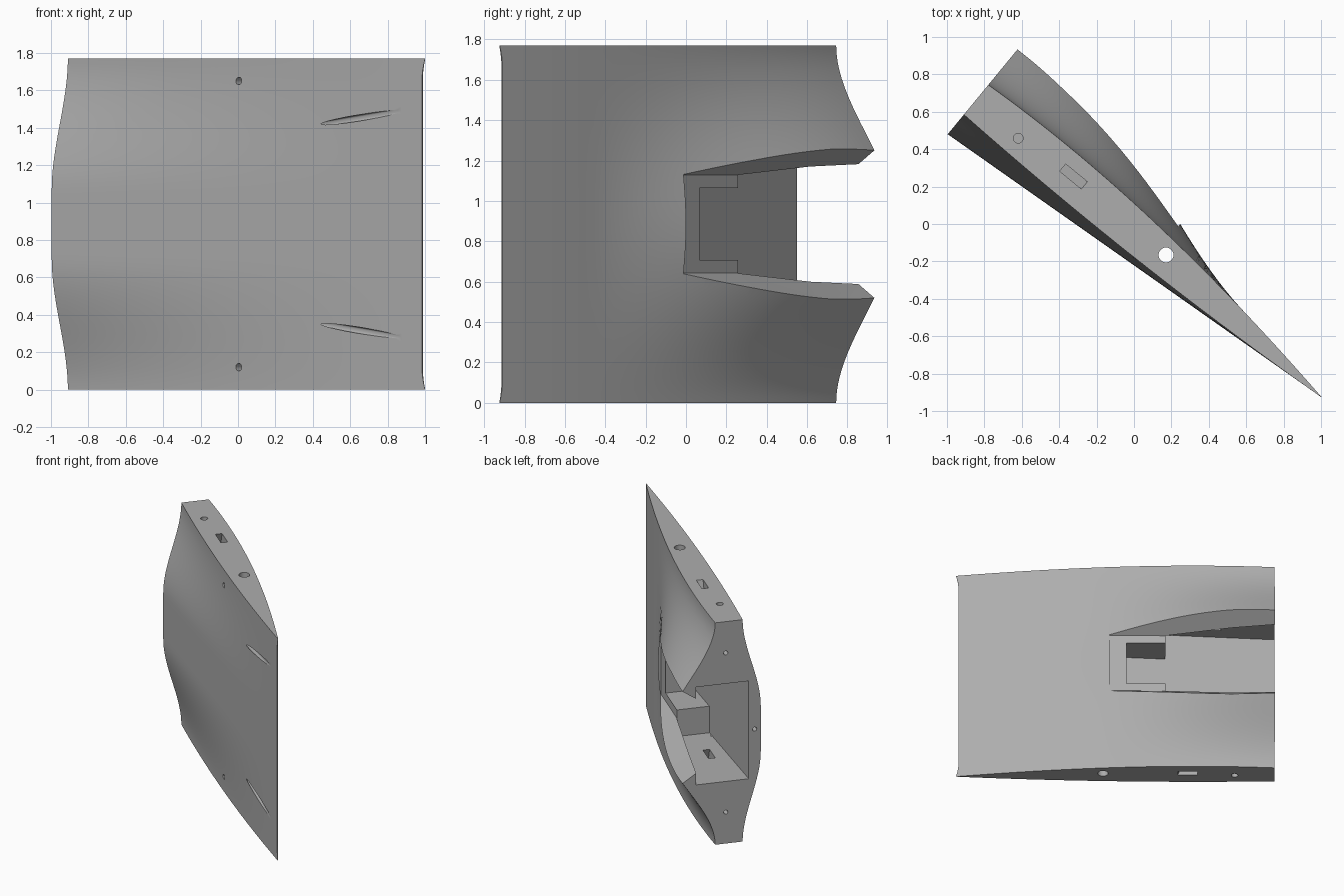
import bpy, bmesh, math
from mathutils import Vector

if "Cube" in bpy.data.objects:
    bpy.data.objects.remove(bpy.data.objects["Cube"])

H, L, MID = 1.77, 2.435, 0.885


def W(u, v, z):
    """Blade frame (u from thin edge to thick end, v thickness) to world."""
    return Vector((1 - 0.772 * u + 0.635 * v, -0.925 + 0.635 * u + 0.772 * v, z))


def smooth(t):
    t = max(0.0, min(1.0, t))
    return t * t * (3 - 2 * t)


def front(s, d):
    return -0.183 * s + 0.136 * s * s * (1 - smooth(d / 0.70))


def back(s, d):
    base = 0.404 * s - 0.170 * s ** 2 - 0.077 * s ** 3
    return base + 0.39 * smooth((s - 0.25) / 0.75) * smooth(d / MID) + 0.002


def make(name, bm, mat=None):
    bmesh.ops.recalc_face_normals(bm, faces=bm.faces)
    me = bpy.data.meshes.new(name)
    bm.to_mesh(me)
    bm.free()
    ob = bpy.data.objects.new(name, me)
    bpy.context.collection.objects.link(ob)
    if mat:
        me.materials.append(mat)
    return ob


def loft(name, rings):
    """Closed solid through rings of equal length."""
    bm = bmesh.new()
    rs = [[bm.verts.new(p) for p in r] for r in rings]
    n = len(rs[0])
    for a, b in zip(rs, rs[1:]):
        for i in range(n):
            bm.faces.new((a[i], a[(i + 1) % n], b[(i + 1) % n], b[i]))
    bm.faces.new(rs[0])
    bm.faces.new(rs[-1])
    return make(name, bm)


def rod(name, p, q, r, n=24):
    """Round cutter between two points."""
    axis = (q - p).normalized()
    e1 = axis.orthogonal().normalized()
    e2 = axis.cross(e1)
    ring = lambda c: [c + r * (math.cos(k * math.tau / n) * e1 + math.sin(k * math.tau / n) * e2)
                      for k in range(n)]
    return loft(name, [ring(p), ring(q)])


grey = bpy.data.materials.new("grey")
grey.diffuse_color = (0.42, 0.42, 0.42, 1)
grey.use_nodes = True
grey.node_tree.nodes["Principled BSDF"].inputs["Base Color"].default_value = grey.diffuse_color

# Blade body: closed loops around the thickness, stacked along the height
N = 36
heights = [0, 0.03, 0.06, 0.09] + [0.12 + 0.045 * k for k in range(35)] + [1.68, 1.71, 1.74, H]
bm = bmesh.new()
rings = []
for z in heights:
    d = min(z, H - z)
    u0 = 0.02 * (1 - (1 - min(1, d / 0.12)) ** 2)   # flared corners of the thin edge
    us = [u0 + (L - u0) * k / N for k in range(N + 1)]
    pts = [W(u, front(u / L, d), z) for u in us] + [W(u, back(u / L, d), z) for u in reversed(us)]
    rings.append([bm.verts.new(p) for p in pts])
n = len(rings[0])
for a, b in zip(rings, rings[1:]):
    for i in range(n):
        bm.faces.new((a[i], a[(i + 1) % n], b[(i + 1) % n], b[i]))
bm.faces.new(rings[0])
bm.faces.new(rings[-1])
body = make("blade_body", bm, grey)

cutters = []

# Flared mouth of the slot on the back: (u, inner depth, inner half width)
mouth = []
for u, v, h in [(1.17, 0.215, 0.243), (1.6, 0.215, 0.243), (2.1, 0.267, 0.285), (2.6, 0.318, 0.302)]:
    mouth.append([W(u, v, MID - h), W(u, v, MID + h),
                  W(u, v + 0.4, MID + h + 0.268), W(u, v + 0.4, MID - h - 0.268)])
cutters.append(loft("slot_mouth_cutter", mouth))


def pocket(name, sections, h):
    return loft(name, [[W(u, a, MID - h), W(u, a, MID + h), W(u, b, MID + h), W(u, b, MID - h)]
                       for u, a, b in sections])


# Wide undercut cavity and the narrow recess ahead of it
cutters.append(pocket("cavity_cutter", [(1.6, -0.03, 0.216), (2.6, -0.105, 0.319)], 0.39))
cutters.append(pocket("recess_cutter", [(1.3, -0.0075, 0.3), (1.66, -0.034, 0.3)], 0.178))

# Long round hole through both ends
cutters.append(rod("through_hole_cutter", W(1.123, 0.06, -0.2), W(1.123, 0.06, H + 0.2), 0.04))

# Holes mirrored about mid height
for side in (1, -1):
    z = lambda d: MID + side * d
    cutters.append(rod("screw_hole_cutter", W(2.13, 0.04, z(0.70)), W(2.13, 0.04, z(1.0)), 0.026))
    cutters.append(rod("end_hole_cutter", W(2.32, 0.08, z(0.635)), W(2.6, 0.08, z(0.635)), 0.016))
    cutters.append(rod("front_hole_cutter", W(1.24, 0.0, z(0.765)), W(1.24, -0.3, z(0.765)), 0.02))
    # shallow channel from the front surface into the cavity
    cutters.append(rod("channel_cutter", W(-0.3, -0.028, z(0.665)), W(1.66, -0.03, z(0.405)), 0.017))
    # slanted rectangular hole
    rect = []
    for uc, d in ((1.73, 1.0), (1.96, 0.36)):
        rect.append([W(uc + a, 0.07 + b, z(d))
                     for a, b in ((-0.075, -0.025), (0.075, -0.025), (0.075, 0.025), (-0.075, 0.025))])
    cutters.append(loft("rect_hole_cutter", rect))
cutters.append(rod("end_hole_cutter", W(2.32, -0.137, MID), W(2.6, -0.137, MID), 0.016))

# Cut, then bake the result and drop the helpers
for c in cutters:
    c.hide_render = True
    m = body.modifiers.new(c.name, 'BOOLEAN')
    m.operation = 'DIFFERENCE'
    m.solver = 'EXACT'
    m.object = c
bpy.context.view_layer.update()
dg = bpy.context.evaluated_depsgraph_get()
baked = bpy.data.meshes.new_from_object(body.evaluated_get(dg))
body.modifiers.clear()
body.data = baked
for c in cutters:
    bpy.data.objects.remove(c)

bpy.ops.object.select_all(action='DESELECT')
body.select_set(True)
bpy.context.view_layer.objects.active = body
bpy.ops.object.shade_smooth_by_angle(angle=math.radians(25))
